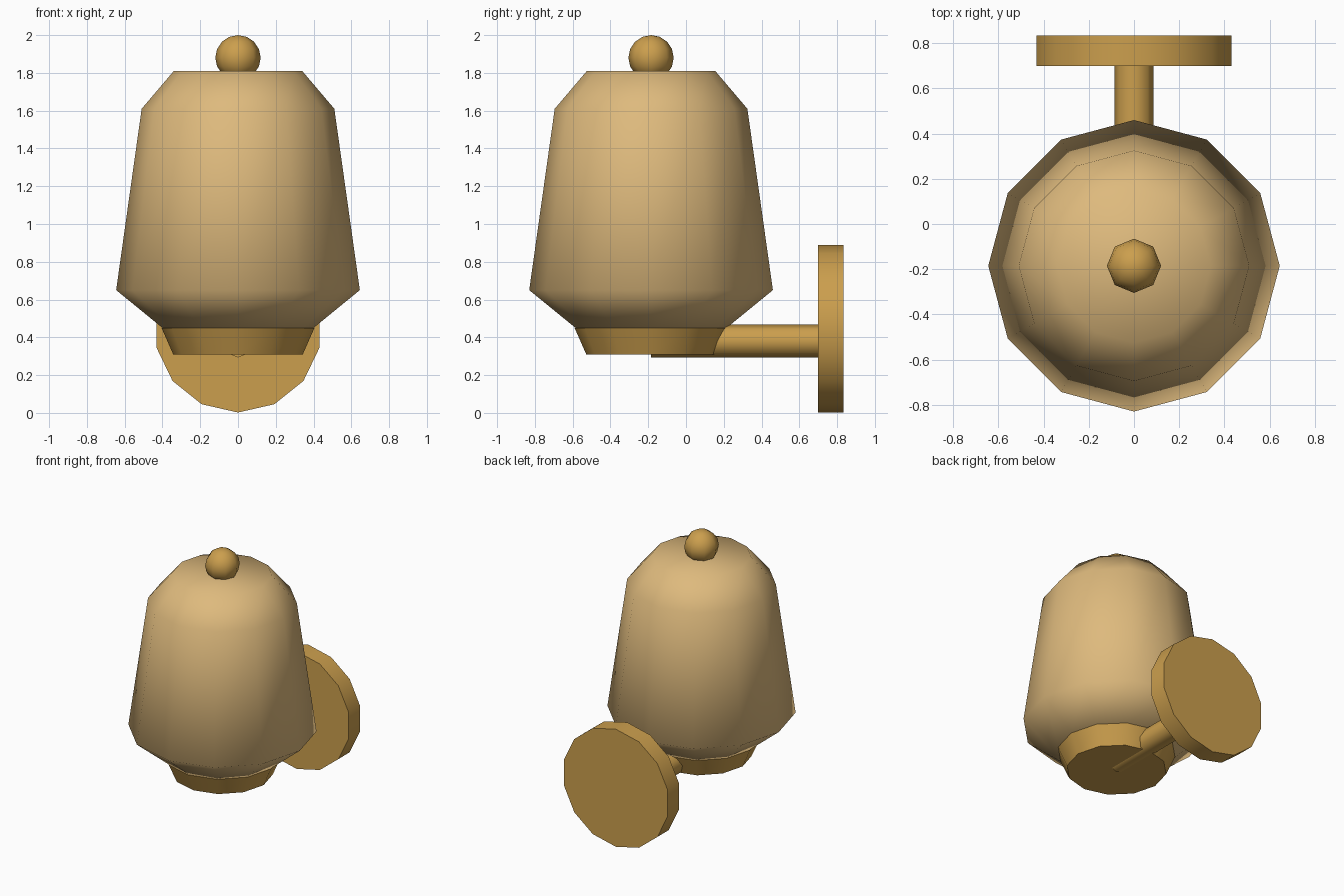
import bpy, bmesh, math
from mathutils import Matrix

if "Cube" in bpy.data.objects:
    bpy.data.objects.remove(bpy.data.objects["Cube"])

LAMP_Y = -0.185  # vertical axis of shade, base and knob


def material(name, rgb):
    m = bpy.data.materials.new(name)
    m.diffuse_color = (*rgb, 1)
    m.use_nodes = True
    m.node_tree.nodes["Principled BSDF"].inputs["Base Color"].default_value = m.diffuse_color
    return m


glass = material("warm_glass", (0.73, 0.49, 0.205))
brass = material("brass", (0.60, 0.345, 0.075))


def lathe(name, profile, sides, matrix, mat, bevel=0, smooth_angle=40):
    """Closed turned part: (radius, height) profile spun about local z."""
    bm = bmesh.new()
    rings = []
    for r, h in profile:
        rings.append([bm.verts.new((r * math.cos(2 * math.pi * i / sides),
                                    r * math.sin(2 * math.pi * i / sides), h))
                      for i in range(sides)])
    for a, b in zip(rings, rings[1:]):
        for i in range(sides):
            j = (i + 1) % sides
            bm.faces.new((a[i], a[j], b[j], b[i]))
    bm.faces.new(rings[0][::-1])
    bm.faces.new(rings[-1])
    if bevel:
        rims = [e for e in bm.edges
                if e.calc_face_angle(0) > math.radians(55)]
        bmesh.ops.bevel(bm, geom=rims, offset=bevel, segments=3,
                        profile=0.5, affect='EDGES')
    bmesh.ops.recalc_face_normals(bm, faces=bm.faces)
    return finish(name, bm, matrix, mat, smooth_angle)


def finish(name, bm, matrix, mat, smooth_angle):
    mesh = bpy.data.meshes.new(name)
    bm.transform(matrix)
    bm.to_mesh(mesh)
    bm.free()
    mesh.materials.append(mat)
    ob = bpy.data.objects.new(name, mesh)
    bpy.context.collection.objects.link(ob)
    bpy.ops.object.select_all(action='DESELECT')
    ob.select_set(True)
    bpy.context.view_layer.objects.active = ob
    bpy.ops.object.shade_smooth_by_angle(angle=math.radians(smooth_angle))
    return ob


upright = Matrix.Translation((0, LAMP_Y, 0))


def along_y(z):
    """Local z points to +y, first vertex points straight up or down."""
    return (Matrix.Translation((0, 0, z)) @ Matrix.Rotation(-math.pi / 2, 4, 'X')
            @ Matrix.Rotation(math.pi / 2, 4, 'Z'))


# Lamp shade, fully smooth
lathe("shade", [(0.40, 0.45), (0.645, 0.65), (0.51, 1.61), (0.34, 1.81)],
      12, upright, glass, smooth_angle=180)

# Cup under the shade
lathe("shade_holder", [(0.343, 0.31), (0.405, 0.45)], 12, upright, brass, bevel=0.022)

# Arm to the wall
lathe("arm", [(0.087, LAMP_Y), (0.087, 0.72)], 8, along_y(0.38), brass, smooth_angle=50)

# Round wall plate
lathe("wall_plate", [(0.443, 0.70), (0.443, 0.835)], 14, along_y(0.445), brass, bevel=0.028)

# Knob on top
bm = bmesh.new()
bmesh.ops.create_uvsphere(bm, u_segments=8, v_segments=8, radius=0.12)
finish("top_knob", bm, Matrix.Translation((0, LAMP_Y, 1.88)), brass, 180)
